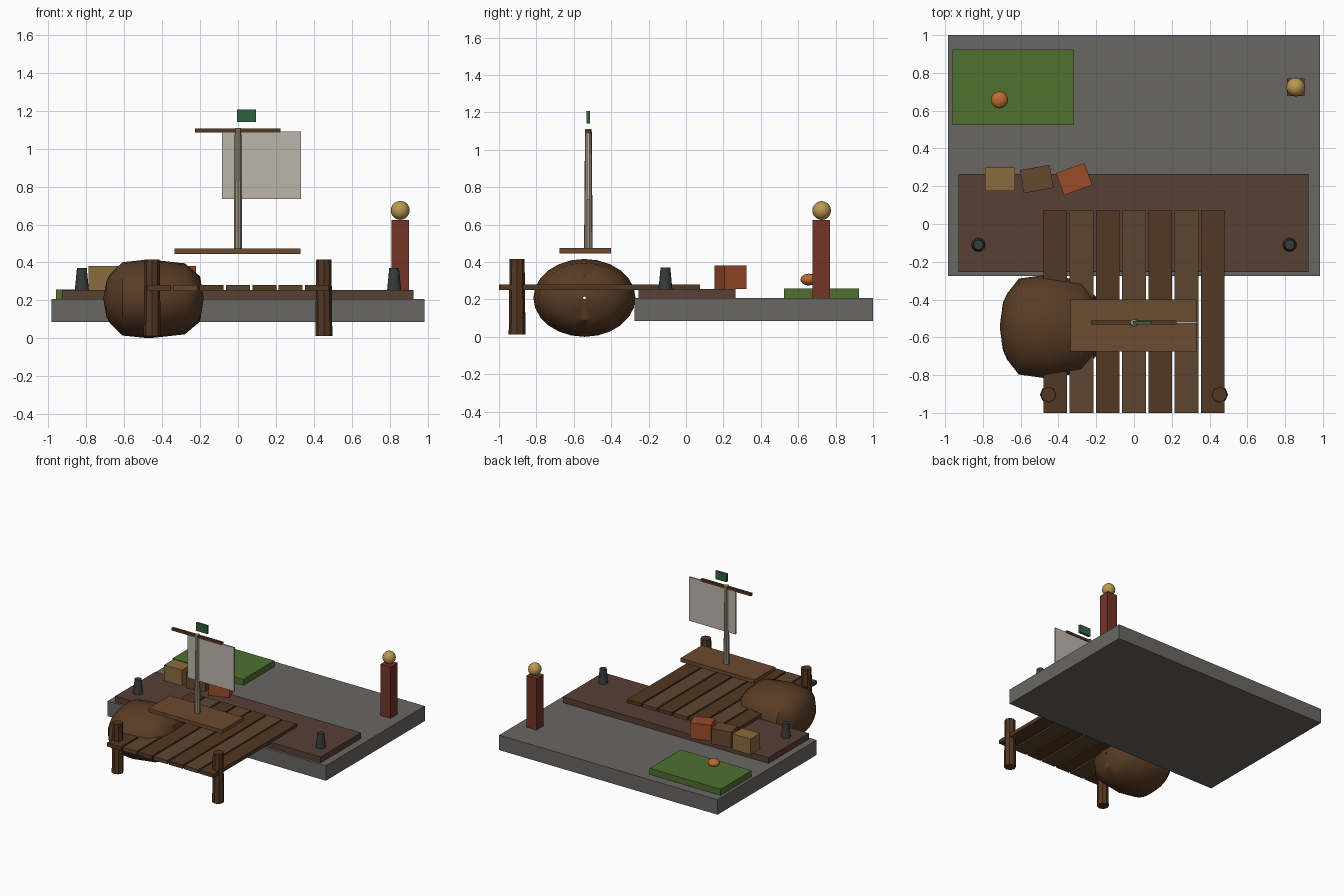
import bpy, bmesh
from math import radians, sin, cos, pi

if "Cube" in bpy.data.objects:
    bpy.data.objects.remove(bpy.data.objects["Cube"])

mats = {}


def paint(ob, color):
    if color not in mats:
        m = bpy.data.materials.new("paint_%d" % len(mats))
        m.diffuse_color = (*color, 1)
        m.use_nodes = True
        m.node_tree.nodes["Principled BSDF"].inputs["Base Color"].default_value = m.diffuse_color
        mats[color] = m
    ob.data.materials.append(mats[color])
    return ob


def box(name, x, y, z, color, rot=0):
    """Box from (min, max) ranges, optionally turned about its centre."""
    c = [(r[0] + r[1]) / 2 for r in (x, y, z)]
    bpy.ops.mesh.primitive_cube_add(size=1, location=c, rotation=(0, 0, radians(rot)))
    ob = bpy.context.object
    ob.name = name
    ob.scale = [r[1] - r[0] for r in (x, y, z)]
    return paint(ob, color)


def post(name, x, y, z0, z1, r0, r1, sides, color):
    bpy.ops.mesh.primitive_cone_add(vertices=sides, radius1=r0, radius2=r1, depth=z1 - z0,
                                    location=(x, y, (z0 + z1) / 2))
    ob = bpy.context.object
    ob.name = name
    return paint(ob, color)


def ball(name, loc, r, squash, color):
    bpy.ops.mesh.primitive_uv_sphere_add(segments=16, ring_count=10, radius=r, location=loc)
    ob = bpy.context.object
    ob.name = name
    ob.scale.z = squash
    bpy.ops.object.shade_smooth()
    return paint(ob, color)


DARK, MID, LIGHT = (0.085, 0.038, 0.016), (0.11, 0.06, 0.028), (0.15, 0.07, 0.03)
STONE, IRON = (0.14, 0.135, 0.125), (0.04, 0.045, 0.045)
GOLD, GREEN = (0.5, 0.32, 0.08), (0.03, 0.12, 0.05)

# Quay and ground cover
box("quay_slab", (-0.985, 0.985), (-0.275, 1.0), (0.085, 0.207), STONE)
box("quay_walkway", (-0.93, 0.925), (-0.255, 0.265), (0.207, 0.255), (0.095, 0.05, 0.034))
box("grass_patch", (-0.96, -0.32), (0.525, 0.925), (0.207, 0.257), (0.08, 0.16, 0.03))
ball("pumpkin", (-0.712, 0.657, 0.306), 0.045, 0.7, (0.5, 0.15, 0.03))

# Lamp pillar
box("lamp_pillar", (0.81, 0.902), (0.677, 0.769), (0.207, 0.625), (0.17, 0.035, 0.02))
ball("lamp_globe", (0.856, 0.725, 0.675), 0.05, 1, GOLD)

# Crates
for i, (x, rot, col) in enumerate([(-0.71, 0, (0.26, 0.15, 0.05)), (-0.515, 10, (0.13, 0.065, 0.028)),
                                   (-0.317, 20, (0.32, 0.07, 0.022))]):
    box("crate_%d" % (i + 1), (x - 0.08, x + 0.08), (0.176, 0.3), (0.255, 0.382), col, rot)

# Mooring bollards and pier posts
for side, s in (("left", -1), ("right", 1)):
    post("bollard_" + side, s * 0.824, -0.11, 0.255, 0.37, 0.037, 0.026, 12, IRON)
    post("pier_post_" + side, s * 0.453, -0.903, 0.013, 0.415, 0.045, 0.04, 8, DARK)

# Pier planks
for i in range(7):
    x = (i - 3) * 0.139
    box("pier_plank_%d" % (i + 1), (x - 0.063, x + 0.063), (-1.0, 0.075), (0.25, 0.28),
        MID if i % 2 else DARK)

# Hull: elliptical rings lofted along x, with tiny open ends
rings = [(-0.71, 0.03), (-0.694, 0.46), (-0.672, 0.64), (-0.61, 0.93), (-0.47, 1.0),
         (-0.28, 0.90), (-0.2, 0.57), (-0.182, 0.03)]
N = 24
bm = bmesh.new()
loops = [[bm.verts.new((x, -0.543 + 0.273 * k * cos(2 * pi * j / N), 0.208 + 0.208 * k * sin(2 * pi * j / N)))
          for j in range(N)] for x, k in rings]
for a, b in zip(loops, loops[1:]):
    for j in range(N):
        bm.faces.new((a[j], a[(j + 1) % N], b[(j + 1) % N], b[j]))
bmesh.ops.recalc_face_normals(bm, faces=bm.faces)
me = bpy.data.meshes.new("boat_hull")
bm.to_mesh(me)
bm.free()
hull = paint(bpy.data.objects.new("boat_hull", me), (0.1, 0.045, 0.018))
bpy.context.collection.objects.link(hull)
bpy.ops.object.select_all(action="DESELECT")
hull.select_set(True)
bpy.context.view_layer.objects.active = hull
bpy.ops.object.shade_smooth_by_angle(angle=radians(40))

# Boat deck and rigging
box("boat_deck", (-0.335, 0.33), (-0.675, -0.4), (0.445, 0.475), LIGHT)
post("mast", 0, -0.522, 0.475, 1.11, 0.023, 0.018, 10, (0.33, 0.28, 0.2))
box("yard", (-0.228, 0.225), (-0.533, -0.511), (1.085, 1.106), DARK)
box("sail", (-0.085, 0.333), (-0.528, -0.516), (0.735, 1.092), (0.5, 0.47, 0.41))
box("flag", (-0.005, 0.095), (-0.531, -0.513), (1.14, 1.206), GREEN)
